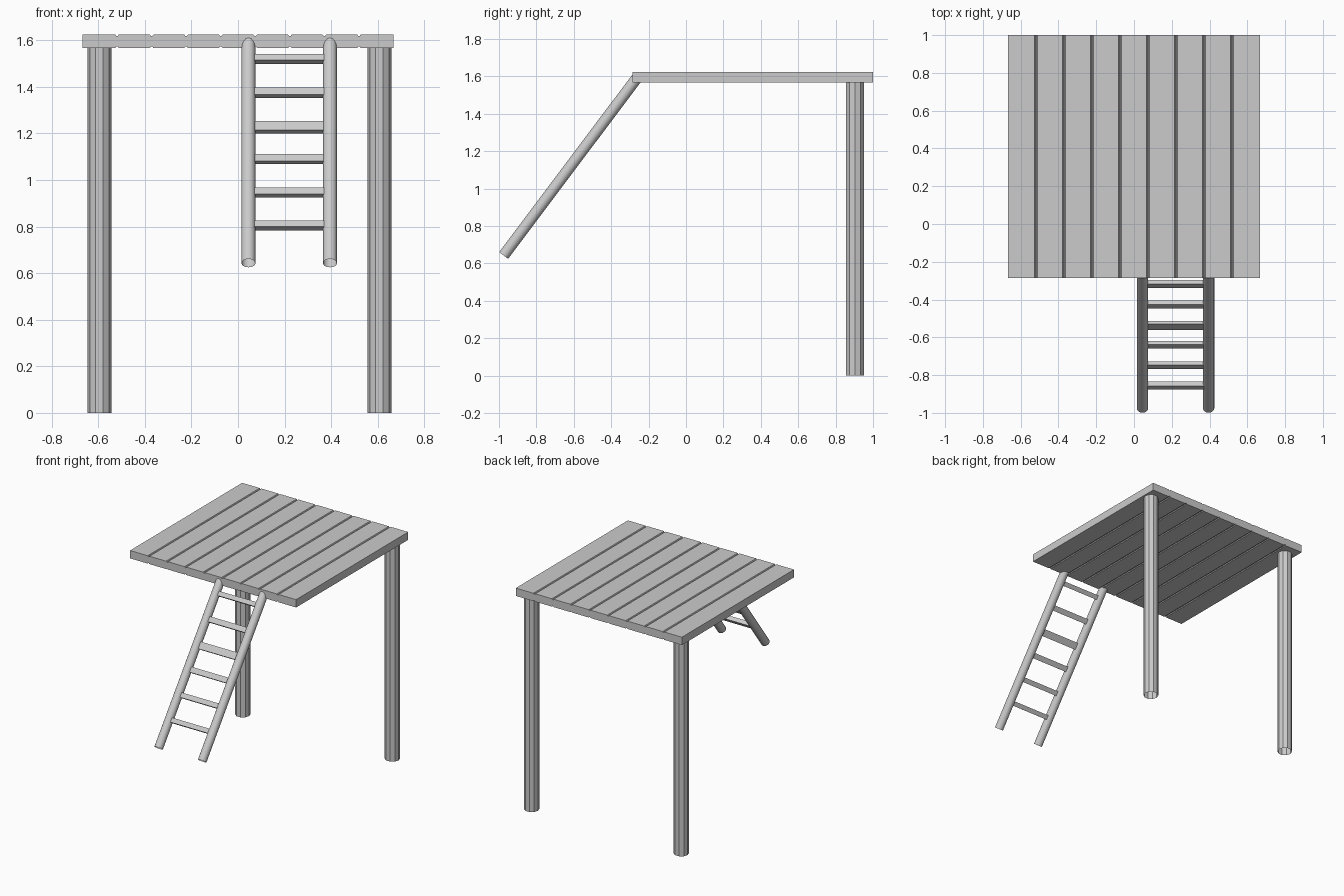
import bpy, bmesh, math
from mathutils import Vector, Matrix

if "Cube" in bpy.data.objects:
    bpy.data.objects.remove(bpy.data.objects["Cube"])


def finish(bm, name):
    bmesh.ops.recalc_face_normals(bm, faces=bm.faces)
    me = bpy.data.meshes.new(name)
    bm.to_mesh(me)
    bm.free()
    ob = bpy.data.objects.new(name, me)
    bpy.context.collection.objects.link(ob)
    return ob


def tube(name, a, b, r, sides, smooth=False):
    """Open-ended round bar from a to b, one corner on the x axis."""
    a, b = Vector(a), Vector(b)
    d = (b - a).normalized()
    u = Vector((1, 0, 0))
    v = d.cross(u)
    bm = bmesh.new()
    rings = []
    for p in (a, b):
        rings.append([bm.verts.new(p + r * (math.cos(t) * u + math.sin(t) * v))
                      for t in (2 * math.pi * i / sides for i in range(sides))])
    for i in range(sides):
        j = (i + 1) % sides
        f = bm.faces.new((rings[0][i], rings[0][j], rings[1][j], rings[1][i]))
        f.smooth = smooth
    return finish(bm, name)


# platform: one slab profile with shallow plank grooves above and below
X, Z0, Z1, Y0, Y1 = 0.667, 1.567, 1.624, -0.286, 1.0
PLANKS, GW, GD = 9, 0.007, 0.006
top = [(-X, Z1)]
for i in range(1, PLANKS):
    g = -X + 2 * X * i / PLANKS
    top += [(g - GW, Z1), (g - GW / 2, Z1 - GD), (g + GW / 2, Z1 - GD), (g + GW, Z1)]
top.append((X, Z1))
bottom = [(x, Z0 + Z1 - z) for x, z in reversed(top)]
bm = bmesh.new()
face = bm.faces.new([bm.verts.new((x, Y0, z)) for x, z in top + bottom])
ext = bmesh.ops.extrude_face_region(bm, geom=[face], use_keep_orig=True)
bmesh.ops.translate(bm, vec=(0, Y1 - Y0, 0),
                    verts=[e for e in ext["geom"] if isinstance(e, bmesh.types.BMVert)])
finish(bm, "plank_platform")

# back posts, ten-sided
for side, x in (("left", -0.595), ("right", 0.607)):
    tube(f"back_post_{side}", (x, 0.904, 0), (x, 0.904, 1.57), 0.051, 10)

# ladder rails
LOW, HIGH = (-0.975, 0.643), (-0.261, 1.594)
for side, x in (("left", 0.045), ("right", 0.395)):
    tube(f"ladder_rail_{side}", (x, *LOW), (x, *HIGH), 0.03, 16, True)

# ladder rungs: boxes tilted with the rails (centre height, width, depth)
slope = (HIGH[0] - LOW[0]) / (HIGH[1] - LOW[1])
tilt = Matrix.Rotation(-math.atan(slope), 4, 'X')
rungs = [(1.519, .032, .028), (1.374, .038, .026), (1.227, .050, .022),
         (1.090, .038, .022), (0.946, .034, .026), (0.804, .032, .030)]
for n, (z, h, d) in enumerate(rungs, 1):
    y = HIGH[0] - (HIGH[1] - z) * slope
    bm = bmesh.new()
    bmesh.ops.create_cube(bm, size=1, matrix=Matrix.Translation((0.22, y, z)) @ tilt
                          @ Matrix.Diagonal((0.33, d, h, 1)))
    finish(bm, f"ladder_rung_{n}")
